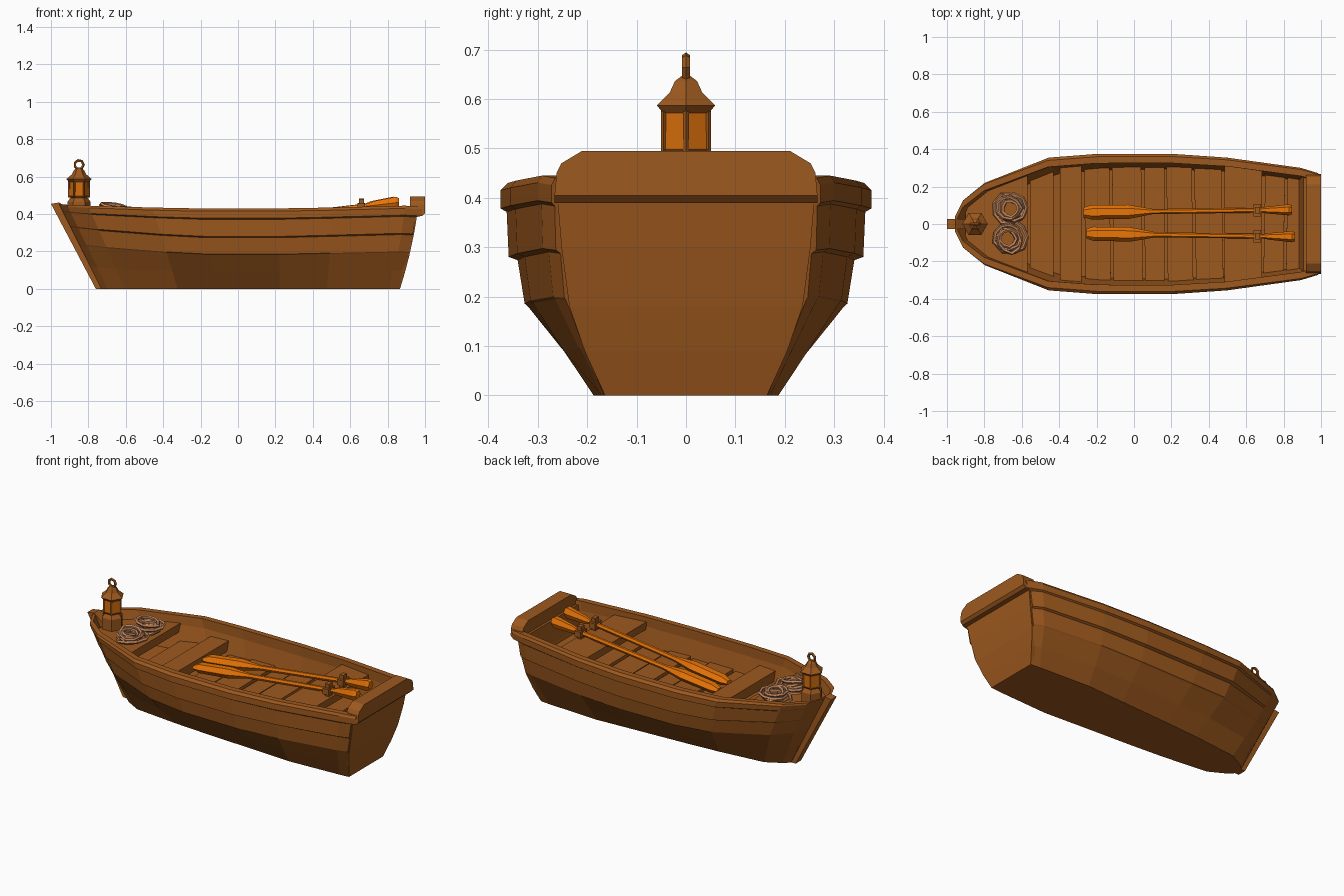
import bpy, bmesh, math, random
from mathutils import Vector, Matrix

random.seed(4)
cube = bpy.data.objects.get("Cube")
if cube:
    bpy.data.objects.remove(cube)


def material(name, r, g, b):
    m = bpy.data.materials.new(name)
    m.use_nodes = True
    m.diffuse_color = (r, g, b, 1)
    m.node_tree.nodes["Principled BSDF"].inputs["Base Color"].default_value = (r, g, b, 1)
    return m


WOOD = material("brown wood", .34, .1, .013)
OAR = material("orange wood", .8, .175, .002)
ROPE = material("pale rope", .52, .23, .105)
GLASS = material("amber glass", .66, .15, .003)


def finish(name, bm, mat):
    bmesh.ops.recalc_face_normals(bm, faces=bm.faces)
    me = bpy.data.meshes.new(name)
    bm.to_mesh(me)
    bm.free()
    me.materials.append(mat)
    ob = bpy.data.objects.new(name, me)
    bpy.context.collection.objects.link(ob)
    return ob


def loft(name, loops, mat):
    """Bridge closed loops of points and cap both ends."""
    bm = bmesh.new()
    rings = [[bm.verts.new(p) for p in loop] for loop in loops]
    n = len(rings[0])
    for a, b in zip(rings, rings[1:]):
        for i in range(n):
            j = (i + 1) % n
            bm.faces.new((a[i], a[j], b[j], b[i]))
    bm.faces.new(rings[0])
    bm.faces.new(rings[-1])
    return finish(name, bm, mat)


def lathe(name, profile, centre, mat, sides=6):
    cx, cy = centre
    turn = [2 * math.pi * i / sides for i in range(sides)]
    return loft(name, [[(cx + r * math.cos(a), cy + r * math.sin(a), z) for a in turn]
                       for r, z in profile], mat)


# Hull: station x at rail, bottom half width, rail half width, rail height, plank lift
STATIONS = [(-.95, .03, .04, .455, .045), (-.91, .06, .13, .45, .042),
            (-.8, .11, .22, .445, .032), (-.46, .14, .355, .435, .01),
            (-.2, .155, .375, .43, 0), (.2, .173, .375, .43, 0),
            (.5, .187, .355, .435, .004), (.9, .17, .30, .445, .008),
            (.965, .165, .272, .44, .008)]
# Overlapping planks: height, share of the flare
STRAKES = [(0, 0), (.09, .36), (.185, .73), (.19, .76), (.28, .83), (.287, .92),
           (.38, .94), (.387, 1), (.425, 1), (.44, .93)]
WALL = .035
FLOOR = .27


def bow_x(z):
    return -.73 - .5 * z


def stern_x(z):
    return .86 + .32 * z - .22 * z * z


def lerp_table(rows, key, col):
    for a, b in zip(rows, rows[1:]):
        if key <= b[0]:
            t = max(0, (key - a[0]) / (b[0] - a[0]))
            return a[col] + (b[col] - a[col]) * t
    return rows[-1][col]


def station_point(st, z, f, inset=0):
    x, wb, wt, top, lift = st
    z = z * top / .44 + lift * math.sin(math.pi * z / .44)
    t = (x - STATIONS[0][0]) / (STATIONS[-1][0] - STATIONS[0][0])
    return Vector((bow_x(z) + t * (stern_x(z) - bow_x(z)),
                   max(.006, wb + (wt - wb) * f - inset), z))


def inner_half(x, z):
    """Half width of the inside of the hull at x and height z."""
    t = (x - bow_x(z)) / (stern_x(z) - bow_x(z))
    key = STATIONS[0][0] + t * (STATIONS[-1][0] - STATIONS[0][0])
    wb, wt = lerp_table(STATIONS, key, 1), lerp_table(STATIONS, key, 2)
    return max(.01, wb + (wt - wb) * lerp_table(STRAKES, z, 1) - .025)


# Hull shell with lapped planks and rail
sections = []
for st in STATIONS:
    half = [station_point(st, z, f) for z, f in STRAKES]
    half += [station_point(st, .44, .93, WALL), station_point(st, .38, .93, WALL),
             station_point(st, FLOOR - .04, .77, WALL)]
    sections.append(half + [Vector((p.x, -p.y, p.z)) for p in reversed(half)])
# The rail runs on past the transom
for p in sections[-1]:
    if p.z > .386:
        p.x += .028
loft("hull", sections, WOOD)

# Raked bow post
loft("bow_post", [[(-1, y, .455), (-.955, y, .462), (-.9, y, .42), (-.68, y, 0), (-.76, y, 0)]
                  for y in (-.026, .026)], WOOD)


# Transom board and its cap
def slab(name, rows, x_range):
    loft(name, [[(a, -w, z), (b, -w, z), (b, w, z), (a, w, z)]
                for z, w in rows for a, b in [x_range(z)]], WOOD)


slab("transom", [(0, .164), (.09, .205), (.18, .236), (.3, .252), (.42, .262)],
     lambda z: (stern_x(z) - .05, stern_x(z) + .006))
slab("transom_cap", [(.39, .266), (.405, .266), (.45, .262), (.47, .252), (.495, .21)],
     lambda z: (.92, .985 if z < .4 else 1.0))


# Cross boards fitted to the hull
def board(name, xs, top, thick, skew=0):
    loops = []
    for x in xs:
        hi, lo = inner_half(x, top), inner_half(x, top - thick)
        loops.append([(x - skew, -hi, top), (x + skew, hi, top),
                      (x + skew, lo, top - thick), (x - skew, -lo, top - thick)])
    return loft(name, loops, WOOD)


board("bow_deck", (-.9, -.85, -.78, -.68, -.57), .395, .05)
board("bow_floor_board", (-.555, -.43), .3, .04)
board("thwart", (-.395, -.28), .345, .06)
board("stern_thwart", (.485, .685), .405, .045)
seams = (-.27, -.12, .05, .17, .32, .48, .69, .81, .92)
for i, (a, b) in enumerate(zip(seams, seams[1:])):
    board(f"floor_board_{i + 1}", (a + .007, b - .007), FLOOR + .008 * (i % 2), .03,
          random.uniform(-.006, .006))

# Oars: length position, half width, half thickness
OAR_SHAPE = [(-.27, .026, .012), (-.23, .038, .026), (-.03, .038, .028), (.1, .014, .014),
             (.68, .013, .013), (.71, .018, .022), (.83, .03, .032), (.845, .024, .022)]


def oar(side, shift, y0, y1):
    def centre(x):
        t = (x + .27) / 1.11
        return Vector((x + shift, y0 + (y1 - y0) * t, .332 + .13 * t))
    loops = []
    for x, w, h in OAR_SHAPE:
        ring = [(w, 0), (w * .5, h), (-w * .5, h), (-w, 0), (-w * .5, -h), (w * .5, -h)]
        loops.append([centre(x) + Vector((0, dy, dz)) for dy, dz in ring])
    loft(side + "_oar", loops, OAR)
    # Collar and pin around the shaft
    for part, size, dz in (("collar", (.04, .065, .035), 0), ("collar_pin", (.025, .035, .075), .005)):
        bm = bmesh.new()
        bmesh.ops.create_cube(bm, size=1, matrix=Matrix.Translation(
            centre(.66 - shift) + Vector((0, 0, dz))) @ Matrix.Diagonal((*size, 1)))
        finish(f"{side}_oar_{part}", bm, WOOD)


oar("far", 0, .062, .076)
oar("near", .015, -.052, -.068)


# Rings used by the rope coils and the lantern handle
def ring(name, centre, radius, tube, mat, rot, sides=10, wobble=0):
    m = Matrix.Translation(centre) @ rot
    rows = []
    bm = bmesh.new()
    for i in range(sides):
        a = 2 * math.pi * i / sides
        r = radius * (1 + random.uniform(-wobble, wobble))
        rows.append([bm.verts.new(m @ Vector(((r + tube * math.cos(b)) * math.cos(a),
                                              (r + tube * math.cos(b)) * math.sin(a),
                                              tube * math.sin(b))))
                     for b in (k * math.pi * 2 / 5 for k in range(5))])
    for i in range(sides):
        a, b = rows[i], rows[(i + 1) % sides]
        for k in range(5):
            bm.faces.new((a[k], a[(k + 1) % 5], b[(k + 1) % 5], b[k]))
    finish(name, bm, mat)


for side, y in (("left", .085), ("right", -.08)):
    for i, radius in enumerate((.082, .06, .074, .045, .064)):
        tilt = Matrix.Rotation(random.uniform(-.2, .2), 4, "X") @ \
            Matrix.Rotation(random.uniform(-.2, .2), 4, "Y")
        ring(f"{side}_rope_loop_{i + 1}",
             (-.665 + random.uniform(-.014, .014), y + random.uniform(-.01, .01), .407 + .009 * i),
             radius, .0105, ROPE, tilt, 9, .1)

# Lantern on the bow deck
SPOT = (-.85, 0)
lathe("lantern_base", [(.062, .39), (.062, .465), (.046, .487), (.056, .498)], SPOT, WOOD)
lathe("lantern_glass", [(.053, .495), (.05, .58)], SPOT, GLASS)
lathe("lantern_roof", [(.054, .572), (.068, .587), (.038, .613), (.026, .636), (.008, .648)],
      SPOT, WOOD)
for i in range(6):
    a = i * math.pi / 3
    lathe(f"lantern_bar_{i + 1}", [(.006, .49), (.006, .58)],
          (SPOT[0] + .052 * math.cos(a), .052 * math.sin(a)), WOOD, 4)
ring("lantern_handle", (-.85, 0, .664), .023, .008, WOOD, Matrix.Rotation(math.pi / 2, 4, "X"), 7)
